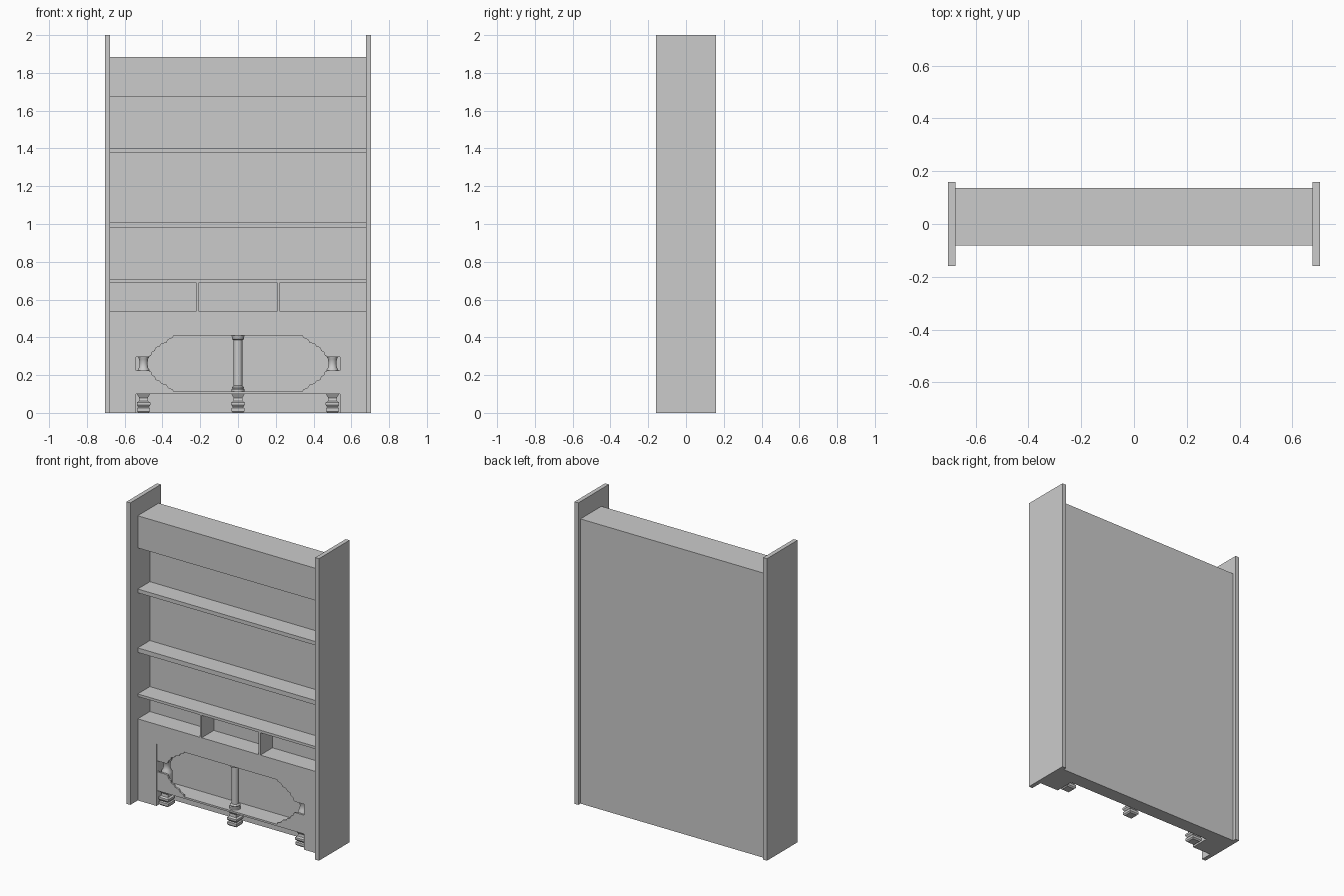
import bpy, bmesh, math

if "Cube" in bpy.data.objects:
    bpy.data.objects.remove(bpy.data.objects["Cube"])

COL_Y = -0.03      # line of the turned columns and feet
BACK = 0.045       # front of the thick back slab
FRONT = -0.082     # front of the cabinet body


def add_object(name, bm):
    bmesh.ops.recalc_face_normals(bm, faces=bm.faces)
    mesh = bpy.data.meshes.new(name)
    bm.to_mesh(mesh)
    bm.free()
    obj = bpy.data.objects.new(name, mesh)
    bpy.context.collection.objects.link(obj)
    return obj


def box(name, x0, x1, y0, y1, z0, z1):
    bm = bmesh.new()
    bmesh.ops.create_cube(bm, size=1)
    for v in bm.verts:
        v.co.x = x0 + (v.co.x + 0.5) * (x1 - x0)
        v.co.y = y0 + (v.co.y + 0.5) * (y1 - y0)
        v.co.z = z0 + (v.co.z + 0.5) * (z1 - z0)
    return add_object(name, bm)


def turned(name, x, profile, sides):
    """Stacked rings from (half width, z); four sides gives a square section."""
    bm = bmesh.new()
    k = math.sqrt(2) if sides == 4 else 1
    rings = []
    for r, z in profile:
        angles = [2 * math.pi * (i + 0.5) / sides for i in range(sides)]
        rings.append([bm.verts.new((x + k * r * math.cos(a),
                                    COL_Y + k * r * math.sin(a), z)) for a in angles])
    for a, b in zip(rings, rings[1:]):
        for i in range(sides):
            j = (i + 1) % sides
            bm.faces.new((a[i], a[j], b[j], b[i]))
    bm.faces.new(rings[0][::-1])
    bm.faces.new(rings[-1])
    obj = add_object(name, bm)
    if sides > 4:
        bpy.ops.object.select_all(action='DESELECT')
        bpy.context.view_layer.objects.active = obj
        obj.select_set(True)
        bpy.ops.object.shade_smooth_by_angle(angle=math.radians(35))
    return obj


def prism(name, points, y0, y1):
    bm = bmesh.new()
    face = bm.faces.new([bm.verts.new((x, y0, z)) for x, z in points])
    ext = bmesh.ops.extrude_face_region(bm, geom=[face])
    for v in ext["geom"]:
        if isinstance(v, bmesh.types.BMVert):
            v.co.y = y1
    return add_object(name, bm)


# Side panels and corner posts
for side, label in ((-1, "left"), (1, "right")):
    box(f"{label}_side_panel", *sorted((side * 0.677, side * 0.705)), -0.16, 0.16, 0, 2)
    box(f"{label}_corner_post", *sorted((side * 0.54, side * 0.677)), FRONT, BACK, 0, 0.41)

# Back slab and top fascia block
box("back_slab", -0.677, 0.677, BACK, 0.137, 0, 1.885)
box("top_fascia", -0.677, 0.677, FRONT, BACK, 1.672, 1.885)

# Shelves and rails
for name, z0, z1 in (("upper_shelf", 1.375, 1.40), ("lower_shelf", 0.98, 1.01),
                     ("cubby_top", 0.688, 0.705), ("apron", 0.41, 0.54)):
    box(name, -0.677, 0.677, FRONT, BACK, z0, z1)
box("opening_floor", -0.54, 0.54, -0.077, BACK, 0.10, 0.112)

# Cubby dividers
for x in (-0.215, 0.215):
    box("cubby_divider", x - 0.006, x + 0.006, FRONT, BACK, 0.54, 0.688)

# Stepped, scalloped corner pieces around the lower opening
spandrel = [(0.54, 0.15), (0.34, 0.15), (0.345, 0.137), (0.37, 0.127),
            (0.38, 0.11), (0.405, 0.105), (0.415, 0.09), (0.435, 0.085),
            (0.44, 0.068), (0.455, 0.06), (0.46, 0.042), (0.475, 0.036), (0.54, 0.036)]
for sx in (-1, 1):
    for sz in (-1, 1):
        prism("scalloped_corner", [(sx * x, 0.261 + sz * z) for x, z in spandrel],
              -0.077, -0.065)

# Turned columns
side_profile = [(0.034, 0.112), (0.034, 0.21), (0.033, 0.225), (0.024, 0.24),
                (0.021, 0.26), (0.024, 0.285), (0.033, 0.30), (0.034, 0.41)]
mid_profile = [(0.034, 0.112), (0.034, 0.125), (0.030, 0.13), (0.032, 0.137),
               (0.023, 0.145), (0.023, 0.385), (0.032, 0.39), (0.032, 0.40), (0.036, 0.41)]
foot_profile = [(0.027, 0), (0.034, 0.008), (0.034, 0.025), (0.027, 0.03), (0.036, 0.042),
                (0.036, 0.055), (0.025, 0.062), (0.023, 0.08), (0.038, 0.105), (0.038, 0.112)]
for x in (-0.5, 0, 0.5):
    turned("column", x, side_profile if x else mid_profile, 20)
    turned("column_foot", x, foot_profile, 4)
